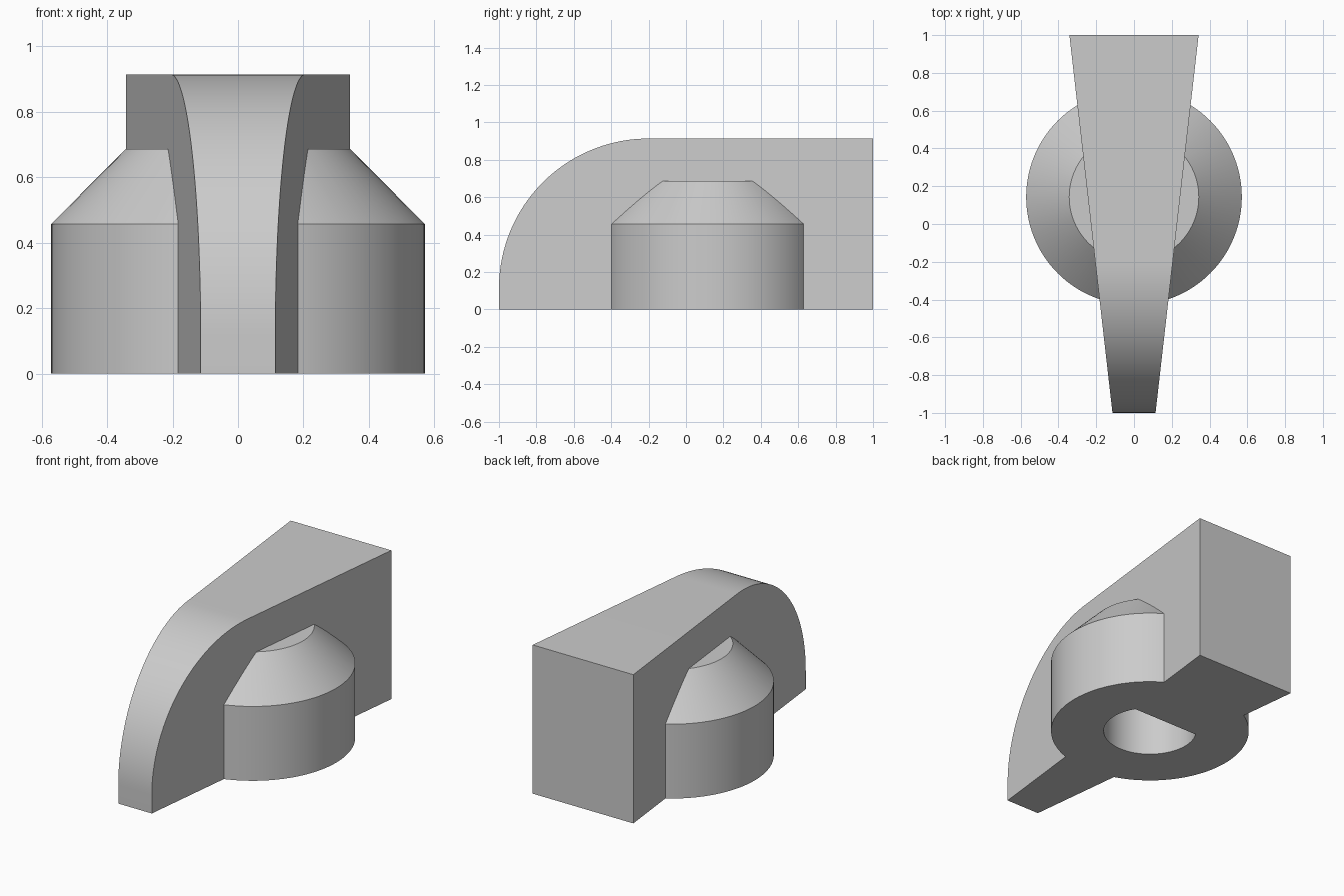
import bpy, bmesh
from math import cos, sin, pi, sqrt, asin

cube = bpy.data.objects.get("Cube")
if cube:
    bpy.data.objects.remove(cube, do_unlink=True)

HUB_Y = 0.143      # centre of the hub and its shaft hole
HEIGHT = 0.914

grey = bpy.data.materials.new("light_grey")
grey.use_nodes = True
grey.diffuse_color = (0.6, 0.6, 0.6, 1)
grey.node_tree.nodes["Principled BSDF"].inputs["Base Color"].default_value = (0.6, 0.6, 0.6, 1)


def make_loft(name, loops):
    """Closed solid through rings of points, with a cap on each end."""
    bm = bmesh.new()
    rings = [[bm.verts.new(p) for p in loop] for loop in loops]
    n = len(rings[0])
    for a, b in zip(rings, rings[1:]):
        for i in range(n):
            j = (i + 1) % n
            bm.faces.new((a[i], a[j], b[j], b[i]))
    bm.faces.new(rings[0])
    bm.faces.new(rings[-1])
    bmesh.ops.recalc_face_normals(bm, faces=bm.faces)
    mesh = bpy.data.meshes.new(name)
    bm.to_mesh(mesh)
    bm.free()
    mesh.materials.append(grey)
    obj = bpy.data.objects.new(name, mesh)
    bpy.context.collection.objects.link(obj)
    return obj


def circle(radius, z, n=96):
    return [(radius * cos(2 * pi * i / n), HUB_Y + radius * sin(2 * pi * i / n), z)
            for i in range(n)]


def d_shape(radius, flat, z, n=64):
    """Circle cut by a flat on its back side."""
    start = pi - asin(flat / radius)
    sweep = pi + 2 * asin(flat / radius)
    return [(radius * cos(start + sweep * i / n), HUB_Y + radius * sin(start + sweep * i / n), z)
            for i in range(n + 1)]


def combine(target, tool, operation):
    mod = target.modifiers.new(operation.lower(), "BOOLEAN")
    mod.operation = operation
    mod.solver = "EXACT"
    mod.object = tool
    tool.hide_render = True
    bpy.context.view_layer.objects.active = target
    bpy.ops.object.modifier_apply(modifier=mod.name)
    bpy.data.objects.remove(tool, do_unlink=True)


# Tapered pointer grip: side profile with a quarter-round nose
R = 0.8
profile = [(1, 0), (1, HEIGHT)]
profile += [(R - 1 - R * sin(pi / 2 * i / 40), HEIGHT - R + R * cos(pi / 2 * i / 40))
            for i in range(41)]
profile.append((-1, 0))


def half_width(y):
    return 0.228 + 0.114 * y


knob = make_loft("pointer_knob", [[(s * half_width(y), y, z) for y, z in profile]
                                  for s in (-1, 1)])

# Round hub with a conical shoulder
hub = make_loft("hub", [circle(0.571, 0), circle(0.571, 0.457), circle(0.343, 0.686)])
combine(knob, hub, "UNION")

# Blind D-shaped shaft hole from below
hole = make_loft("shaft_hole_cutter", [d_shape(0.267, 0.14, z) for z in (-0.1, 0.6)])
combine(knob, hole, "DIFFERENCE")

bpy.ops.object.select_all(action="DESELECT")
knob.select_set(True)
bpy.context.view_layer.objects.active = knob
bpy.ops.object.shade_smooth_by_angle(angle=pi / 7)
